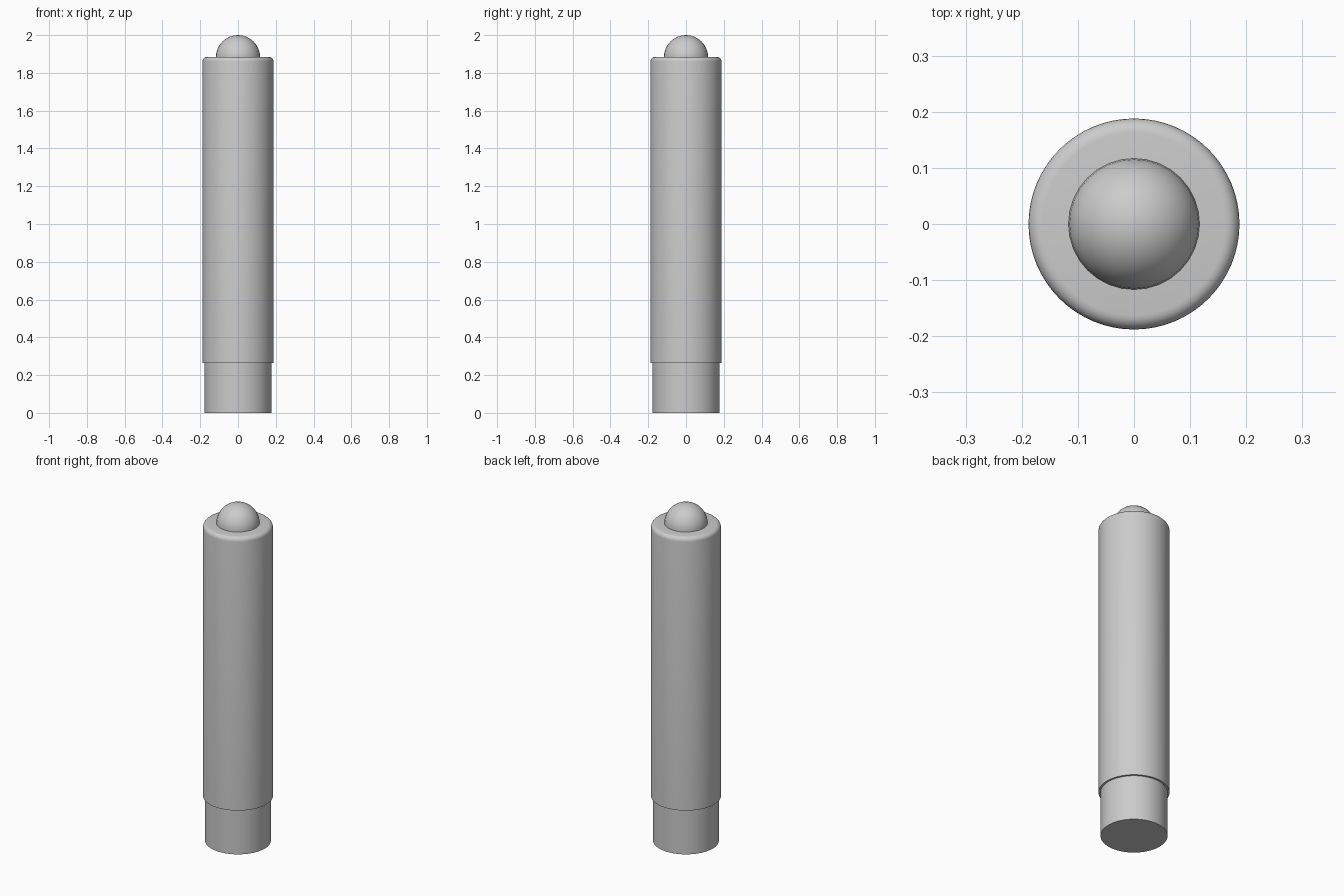
import bpy, bmesh, math
from mathutils import Matrix

cube = bpy.data.objects.get("Cube")
if cube:
    bpy.data.objects.remove(cube, do_unlink=True)

GREY = (0.6, 0.6, 0.6, 1)
grey = bpy.data.materials.new("plain grey")
grey.use_nodes = True
grey.diffuse_color = GREY
grey.node_tree.nodes["Principled BSDF"].inputs["Base Color"].default_value = GREY


def finish(name, bm):
    mesh = bpy.data.meshes.new(name)
    bm.to_mesh(mesh)
    bm.free()
    mesh.materials.append(grey)
    obj = bpy.data.objects.new(name, mesh)
    bpy.context.collection.objects.link(obj)
    bpy.ops.object.select_all(action='DESELECT')
    obj.select_set(True)
    bpy.context.view_layer.objects.active = obj
    bpy.ops.object.shade_smooth_by_angle(angle=math.radians(35))
    return obj


def cylinder(name, radius, bottom, top, segments=64, rounding=0):
    bm = bmesh.new()
    bmesh.ops.create_cone(bm, cap_ends=True, segments=segments,
                          radius1=radius, radius2=radius, depth=top - bottom,
                          matrix=Matrix.Translation((0, 0, (bottom + top) / 2)))
    if rounding:
        # Round the upper rim only
        rim = [e for e in bm.edges if all(v.co.z > top - 0.001 for v in e.verts)]
        bmesh.ops.bevel(bm, geom=rim, offset=rounding, segments=5,
                        profile=0.5, affect='EDGES')
    return finish(name, bm)


# Narrow foot and wider main barrel
cylinder("base_plug", 0.177, 0, 0.30)
cylinder("main_body", 0.188, 0.265, 1.885, rounding=0.025)

# Domed cap half sunk into the barrel
bm = bmesh.new()
bmesh.ops.create_uvsphere(bm, u_segments=32, v_segments=16, radius=0.117,
                          matrix=Matrix.Translation((0, 0, 1.883)))
finish("top_dome", bm)
